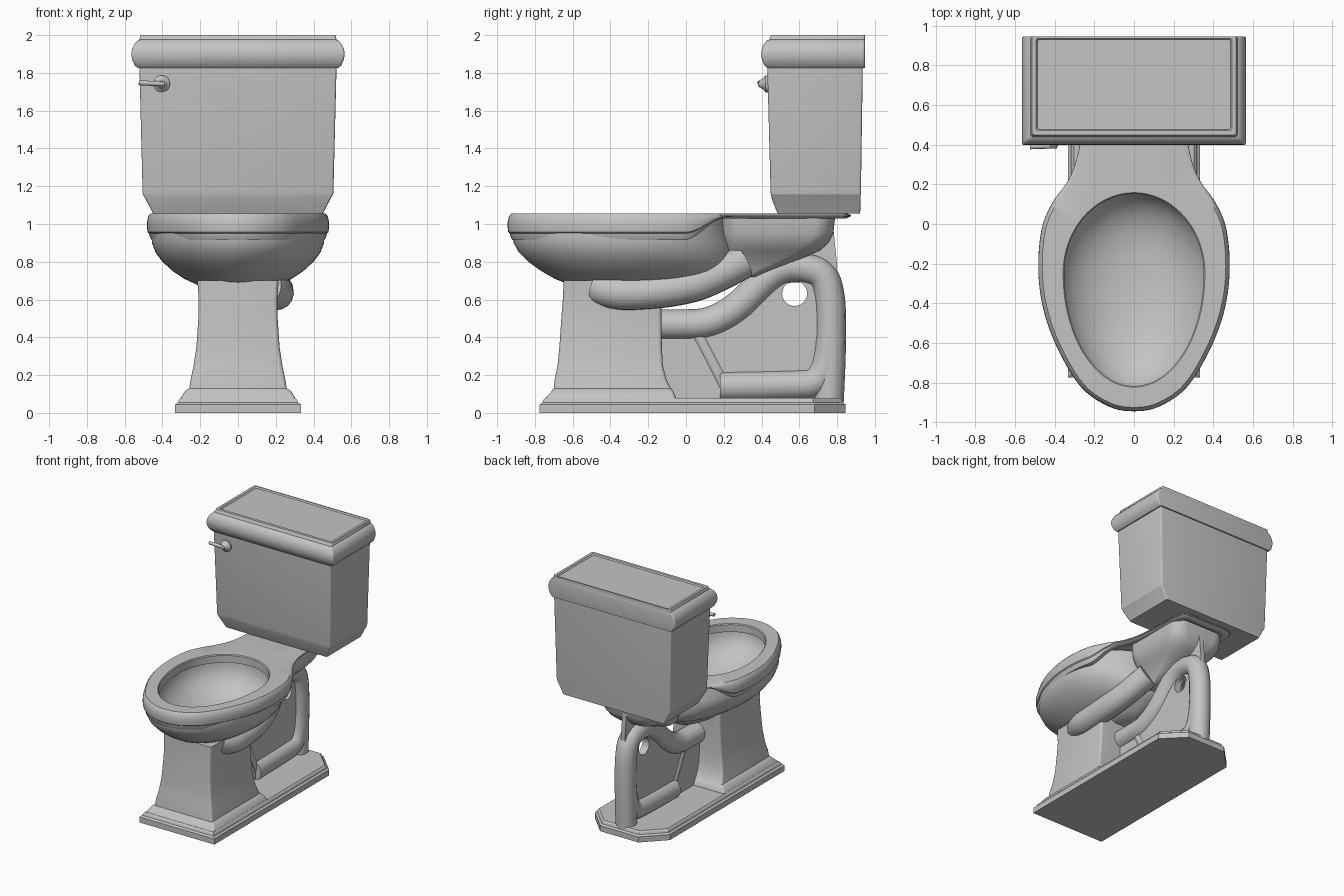
import bpy, bmesh, math
from mathutils import Vector

if "Cube" in bpy.data.objects:
    bpy.data.objects.remove(bpy.data.objects["Cube"])

china = bpy.data.materials.new("grey_china")
china.use_nodes = True
GREY = (0.55, 0.55, 0.55, 1)
china.diffuse_color = GREY
china.node_tree.nodes["Principled BSDF"].inputs["Base Color"].default_value = GREY


def finish(obj, angle=35):
    obj.data.materials.clear()
    obj.data.materials.append(china)
    bpy.ops.object.select_all(action='DESELECT')
    obj.select_set(True)
    bpy.context.view_layer.objects.active = obj
    if obj.type == 'CURVE':
        bpy.ops.object.convert(target='MESH')
    bpy.ops.object.shade_smooth_by_angle(angle=math.radians(angle))
    return bpy.context.object


def loft(name, rings, cap_start=True, cap_end=True, angle=35):
    """Skin a stack of rings that share one point count."""
    bm = bmesh.new()
    rows = [[bm.verts.new(p) for p in ring] for ring in rings]
    n = len(rows[0])
    for a, b in zip(rows, rows[1:]):
        for i in range(n):
            j = (i + 1) % n
            bm.faces.new((a[i], a[j], b[j], b[i]))
    if cap_start:
        bm.faces.new(rows[0][::-1])
    if cap_end:
        bm.faces.new(rows[-1])
    bmesh.ops.recalc_face_normals(bm, faces=bm.faces)
    mesh = bpy.data.meshes.new(name)
    bm.to_mesh(mesh)
    bm.free()
    obj = bpy.data.objects.new(name, mesh)
    bpy.context.collection.objects.link(obj)
    return finish(obj, angle)


def rounded_rect(z, w, y0, y1, r=0.012, steps=4):
    pts = []
    corners = ((w - r, y1 - r), (r - w, y1 - r), (r - w, y0 + r), (w - r, y0 + r))
    for k, (cx, cy) in enumerate(corners):
        for s in range(steps + 1):
            a = math.pi / 2 * (k + s / steps)
            pts.append((cx + r * math.cos(a), cy + r * math.sin(a), z))
    return pts


def curve_object(name):
    data = bpy.data.curves.new(name, 'CURVE')
    obj = bpy.data.objects.new(name, data)
    bpy.context.collection.objects.link(obj)
    return obj


def tube(name, path, radius):
    obj = curve_object(name)
    data = obj.data
    data.dimensions = '3D'
    data.bevel_depth = radius
    data.bevel_resolution = 6
    data.use_fill_caps = True
    spline = data.splines.new('NURBS')
    spline.points.add(len(path) - 1)
    for p, co in zip(spline.points, path):
        p.co = (*co, 1)
    spline.order_u = 3
    spline.use_endpoint_u = True
    spline.resolution_u = 6
    return finish(obj, 50)


def side_plate(name, loops, half):
    """Flat plate in the y-z plane; inner loops become holes."""
    obj = curve_object(name)
    obj.data.dimensions = '2D'
    obj.data.fill_mode = 'BOTH'
    obj.data.extrude = half
    for loop in loops:
        spline = obj.data.splines.new('POLY')
        spline.points.add(len(loop) - 1)
        for p, (y, z) in zip(spline.points, loop):
            p.co = (y, z, 0, 1)
        spline.use_cyclic_u = True
    obj.rotation_euler = (math.pi / 2, 0, math.pi / 2)
    return finish(obj)


# Tank and lid: flat back, moulded front and sides
tank = [(1.055, .45, .485, .922), (1.13, .488, .455, .925), (1.155, .503, .45, .925),
        (1.165, .505, .448, .926), (1.84, .522, .43, .936)]
loft("tank", [rounded_rect(*t) for t in tank], angle=15)
lid = [(1.825, .53, .43), (1.84, .547, .415), (1.87, .56, .402), (1.9, .565, .398), (1.93, .56, .402),
       (1.955, .547, .414), (1.973, .53, .43), (1.976, .522, .44), (2.0, .515, .45), (2.0, .495, .472)]
rings = [rounded_rect(z, w, y, .947) for z, w, y in lid[:-1]]
rings += [rounded_rect(2.0, .495, .472, .937), rounded_rect(1.99, .488, .478, .93)]
loft("tank_lid", rings, angle=30)

# Flush handle
def disc(y, r):
    return [(-.405 + r * math.cos(math.tau * i / 20), y, 1.742 + r * math.sin(math.tau * i / 20))
            for i in range(20)]

loft("handle_mount", [disc(.45, .045), disc(.42, .045), disc(.41, .03), disc(.385, .016)])
tube("flush_lever", [(-.39, .395, 1.742), (-.46, .392, 1.744), (-.525, .39, 1.748)], .013)

# Seat rim and rear deck outline, one half, smoothed and mirrored
HALF = [(0, -.945), (.13, -.92), (.27, -.82), (.39, -.62), (.46, -.42), (.483, -.22), (.465, -.02),
        (.41, .11), (.345, .2), (.305, .28), (.275, .4), (.26, .6), (.25, .78), (.2, .865), (0, .87)]


def smooth_half(points, steps=5):
    p = [Vector(q) for q in points]
    p = [Vector((-p[1].x, p[1].y))] + p + [Vector((-p[-2].x, p[-2].y))]
    out = []
    for a, b, c, d in zip(p, p[1:], p[2:], p[3:]):
        for s in range(steps):
            t = s / steps
            out.append(.5 * (2 * b + (c - a) * t + (2 * a - 5 * b + 4 * c - d) * t * t
                             + (3 * b - a - 3 * c + d) * t ** 3))
    return out + [p[-2]]


half = smooth_half(HALF)
outline = half + [Vector((-q.x, q.y)) for q in half[-2:0:-1]]
COUNT = len(outline)
ANGLES = [math.atan2(q.x, -(q.y + .25)) for q in outline]


def egg(z, w, front, back, angles=ANGLES):
    return [(w * math.sin(a), -.25 - math.cos(a) * ((-.25 - front) if math.cos(a) > 0 else (back + .25)), z)
            for a in angles]


def rim_ring(inset, depth):
    pts = []
    for i, q in enumerate(outline):
        t = (outline[(i + 1) % COUNT] - outline[i - 1]).normalized()
        x, y = q.x - t.y * inset, q.y + t.x * inset
        s = min(max(q.y / .22, 0), 1)
        thick = .14 - .115 * s * s * (3 - 2 * s)
        pts.append((x, y, 1.055 - depth * thick))
    return pts


rim_profile = [(.06, 1), (.025, 1), (.015, .85), (.012, .75), (.004, .7), (0, .5), (.001, .3), (.008, .1), (.02, 0)]
rings = [rim_ring(*p) for p in rim_profile]
bowl_inside = [(1.055, .358, -.823, .158), (1.048, .352, -.817, .152), (.99, .352, -.817, .152),
               (.985, .372, -.835, .165), (.94, .368, -.83, .162), (.89, .345, -.8, .145), (.84, .305, -.74, .11),
               (.79, .24, -.65, .05), (.755, .16, -.52, -.03), (.738, .06, -.35, -.15)]
rings += [egg(*b) for b in bowl_inside]
loft("rim_and_bowl", rings, cap_start=False)

# Rounded outside of the bowl
even = [math.tau * i / 64 for i in range(64)]
shell = [(1.035, .452, -.905, .22), (.95, .458, -.915, .23), (.9, .456, -.912, .25), (.85, .437, -.885, .26),
         (.8, .4, -.835, .265), (.75, .345, -.765, .26), (.71, .285, -.695, .24), (.68, .22, -.62, .2),
         (.62, .15, -.5, .1), (.59, .08, -.4, 0)]
loft("bowl_shell", [egg(*s, even) for s in shell], cap_start=False)

# Neck carrying the rear deck
neck = [(1.04, .235, .79, .1), (.95, .23, .78, .11), (.9, .21, .755, .12), (.86, .18, .71, .12),
        (.82, .14, .62, .1), (.77, .115, .5, .09), (.72, .09, .38, .07)]
loft("neck", [rounded_rect(z, w, .19, y1, r, 8) for z, w, y1, r in neck])
side_plate("neck_fin", [[(.6, 1.03), (.775, 1.03), (.8, .78), (.78, .6), (.65, .74)]], .018)

# Pedestal with stepped foot
pedestal = [(.04, .315, -.755, -.05), (.06, .31, -.752, -.05), (.085, .3, -.74, -.055), (.11, .285, -.715, -.065),
            (.125, .268, -.705, -.075), (.13, .258, -.7, -.08), (.18, .25, -.695, -.105), (.25, .235, -.68, -.122),
            (.35, .22, -.67, -.128), (.5, .21, -.66, -.13), (.6, .208, -.652, -.13), (.7, .215, -.648, -.13)]
loft("pedestal", [rounded_rect(*p, r=.02) for p in pedestal], angle=30)

# Base plate with chamfered back corners
def base_ring(z, i):
    right = [(.333 - i, -.775 + i), (.333 - i, .68 - i * .4), (.17 - i * .4, .845 - i)]
    return [(x, y, z) for x, y in right] + [(-x, y, z) for x, y in right[::-1]]

loft("base_plate", [base_ring(0, 0), base_ring(.045, 0), base_ring(.055, .015),
                    base_ring(.07, .02), base_ring(.08, .03)], angle=20)

# Trapway pipes and the side water channel
trap = [(-.2, .47), (.02, .465), (.14, .48), (.28, .56), (.4, .69), (.5, .765), (.61, .775),
        (.73, .74), (.765, .61), (.768, .45), (.765, .25), (.755, .06)]
tube("trapway", [(0, y, z) for y, z in trap], .08)
foot = [(.765, .4), (.75, .16), (.55, .145), (.18, .14)]
tube("foot_pipe", [(0, y, z) for y, z in foot], .08)
tube("pipe_brace", [(0, .06, .42), (0, .12, .31), (0, .21, .13)], .04)
tube("water_channel", [(.15, -.46, .66), (.2, -.38, .635), (.205, -.25, .635), (.2, -.05, .655),
                       (.17, .12, .7), (.11, .3, .8)], .092)

# Thin web inside the pipe loop, with a round hole
hole = [(.575 + .066 * math.cos(math.tau * i / 28), .632 + .066 * math.sin(math.tau * i / 28)) for i in range(28)]
web = [(-.14, .07), (.76, .07), (.76, .66), (.7, .74), (.6, .77), (.5, .75), (.4, .67), (.27, .55), (.13, .47), (-.14, .46)]
side_plate("pipe_web", [web, hole], .03)
